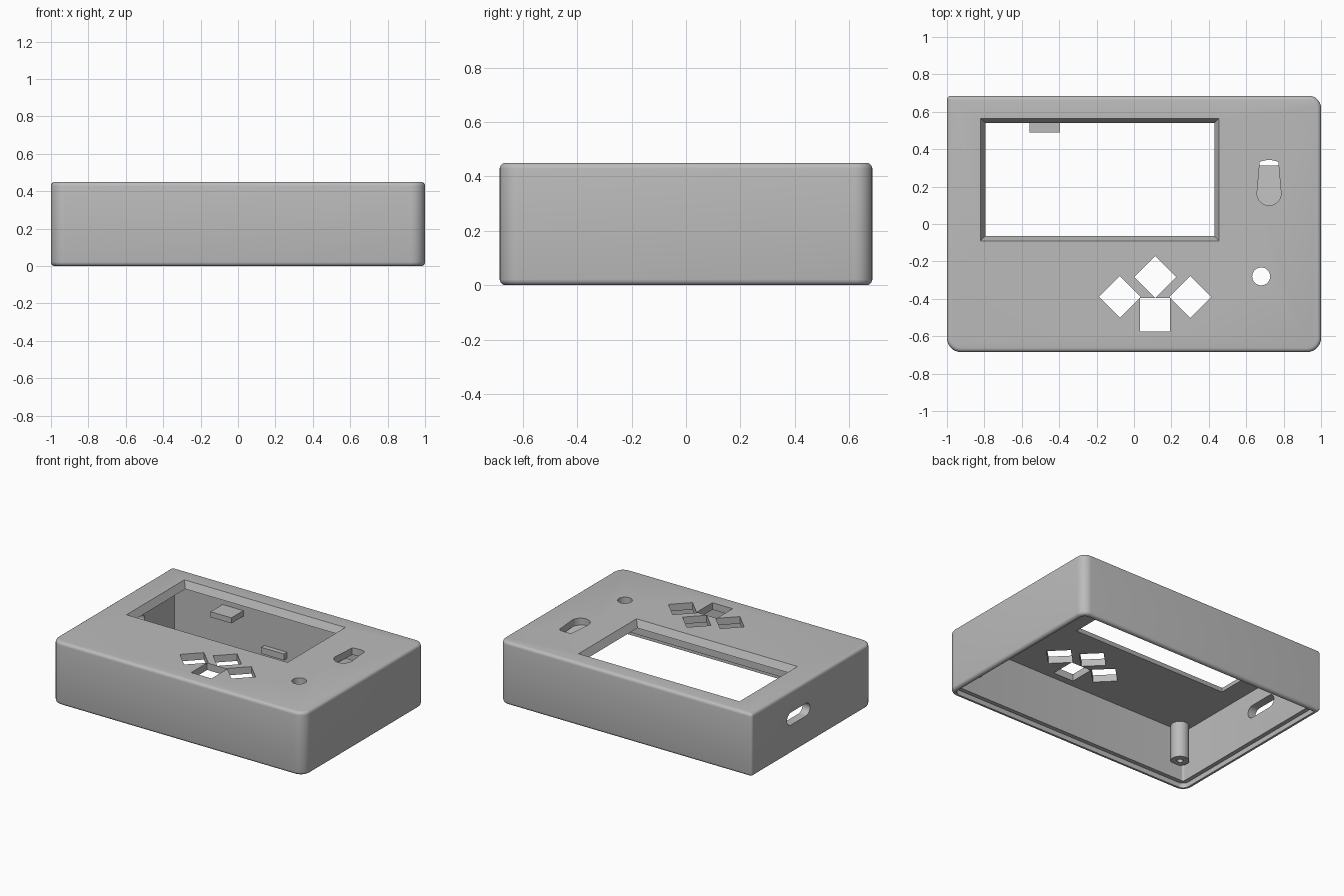
import bpy, bmesh
from math import sin, cos, pi, radians
from mathutils import Matrix

if "Cube" in bpy.data.objects:
    bpy.data.objects.remove(bpy.data.objects["Cube"])

grey = bpy.data.materials.new("plain grey")
grey.use_nodes = True
COLOUR = (0.5, 0.5, 0.5, 1)
grey.diffuse_color = COLOUR
grey.node_tree.nodes["Principled BSDF"].inputs["Base Color"].default_value = COLOUR


def loft(name, sections):
    """Closed solid through (outline, z) sections with equal point counts."""
    bm = bmesh.new()
    rings = [[bm.verts.new((x, y, z)) for x, y in pts] for pts, z in sections]
    n = len(rings[0])
    for a, b in zip(rings, rings[1:]):
        for i in range(n):
            j = (i + 1) % n
            bm.faces.new((a[i], a[j], b[j], b[i]))
    bm.faces.new(rings[0][::-1])
    bm.faces.new(rings[-1])
    bmesh.ops.recalc_face_normals(bm, faces=bm.faces)
    mesh = bpy.data.meshes.new(name)
    bm.to_mesh(mesh)
    bm.free()
    ob = bpy.data.objects.new(name, mesh)
    bpy.context.collection.objects.link(ob)
    mesh.materials.append(grey)
    return ob


def case_outline(inset, steps=8):
    """Case plan with three round corners and one nearly square corner."""
    hx, hy = 1 - inset, 0.685 - inset
    corners = ((1, 1, 0.065), (-1, 1, 0.02), (-1, -1, 0.075), (1, -1, 0.075))
    pts = []
    for k, (sx, sy, radius) in enumerate(corners):
        r = max(radius - inset, 0.004)
        for i in range(steps + 1):
            a = (k + i / steps) * pi / 2
            pts.append((sx * (hx - r) + r * cos(a), sy * (hy - r) + r * sin(a)))
    return pts


def rect(x0, x1, y0, y1):
    return [(x0, y0), (x1, y0), (x1, y1), (x0, y1)]


def arc(x, y, r, start=0, end=360, n=32, closed=True):
    count = n if closed else n + 1
    return [(x + r * cos(radians(start + (end - start) * i / n)),
             y + r * sin(radians(start + (end - start) * i / n))) for i in range(count)]


def prism(name, pts, z0, z1):
    return loft(name, [(pts, z0), (pts, z1)])


def cut(target, cutter):
    mod = target.modifiers.new("cut", 'BOOLEAN')
    mod.operation, mod.solver, mod.object = 'DIFFERENCE', 'EXACT', cutter
    bpy.context.view_layer.objects.active = target
    bpy.ops.object.modifier_apply(modifier=mod.name)
    bpy.data.objects.remove(cutter)


def smooth(ob):
    bpy.ops.object.select_all(action='DESELECT')
    ob.select_set(True)
    bpy.context.view_layer.objects.active = ob
    bpy.ops.object.shade_smooth_by_angle(angle=radians(35))


HEIGHT, CEILING, WALL = 0.45, 0.40, 0.06

# Outer shell with rounded upper and lower edges
R = 0.022
edge = [(R * (1 - sin(i * pi / 8)), R * (1 - cos(i * pi / 8))) for i in range(5)]
sections = [(case_outline(d), z) for d, z in edge]
sections += [(case_outline(d), HEIGHT - z) for d, z in reversed(edge)]
case = loft("case_shell", sections)

# Hollow inside and stepped rim for the base cover
cut(case, prism("cavity", case_outline(WALL), -0.1, CEILING))
cut(case, prism("rim_step", case_outline(0.03), -0.1, 0.035))

# Screen window with sloping sides
window = [(rect(-0.795 - d, 0.43 + d, -0.065 - d, 0.54 + d), z)
          for d, z in ((0, CEILING - 0.05), (0, CEILING), (0.025, HEIGHT), (0.025, HEIGHT + 0.1))]
cut(case, loft("window_cut", window))

# Direction button holes
for x, y in ((-0.075, -0.39), (0.113, -0.283), (0.30, -0.39)):
    cut(case, prism("diamond_cut", arc(x, y, 0.112, n=4), 0.3, 0.6))
cut(case, prism("square_cut", rect(0.033, 0.193, -0.575, -0.396), 0.3, 0.6))

# Round button hole
cut(case, prism("round_cut", arc(0.68, -0.28, 0.048), 0.3, 0.6))

# Tapered switch opening
taper = arc(0.722, 0.163, 0.064, 172, 368, 20, False)
taper += arc(0.722, 0.22, 0.122, 66, 114, 8, False)
cut(case, prism("taper_cut", taper, 0.3, 0.6))

# Side port with round ends
port = arc(0.20, 0.25, 0.045, -90, 90, 12, False) + arc(0.11, 0.25, 0.045, 90, 270, 12, False)
port = [(y * 1.0 + (0.04 if y > 0.155 else -0.04), z) for y, z in port]
port_cut = prism("port_cut", port, -1.1, -0.85)
port_cut.data.transform(Matrix(((0, 0, 1, 0), (1, 0, 0, 0), (0, 1, 0, 0), (0, 0, 0, 1))))
bm = bmesh.new()
bm.from_mesh(port_cut.data)
bmesh.ops.recalc_face_normals(bm, faces=bm.faces)
bm.to_mesh(port_cut.data)
bm.free()
cut(case, port_cut)
smooth(case)

# Sloping floor below the switch opening
floor = loft("switch_floor", [(rect(0.64, 0.80, 0.08, 0.312), CEILING - 0.03),
                              (rect(0.64, 0.80, 0.08, 0.312), CEILING + 0.005)])
for v in floor.data.vertices:
    v.co.z -= 0.03 * (v.co.y - 0.08) / 0.23

# Screw posts in the round corners
for name, x, y in (("front_right_post", -0.87, -0.575), ("front_left_post", 0.87, -0.575),
                   ("back_left_post", 0.87, 0.575)):
    post = prism(name, arc(x, y, 0.06), 0.14, CEILING + 0.01)
    cut(post, prism("pilot_cut", arc(x, y, 0.02, n=16), 0.0, 0.32))
    smooth(post)

# Support tabs on the inside of the back wall
prism("screen_tab", rect(-0.56, -0.395, 0.49, 0.64), 0.28, 0.32)
prism("lower_tab", rect(-0.23, -0.05, 0.59, 0.64), 0.07, 0.115)
